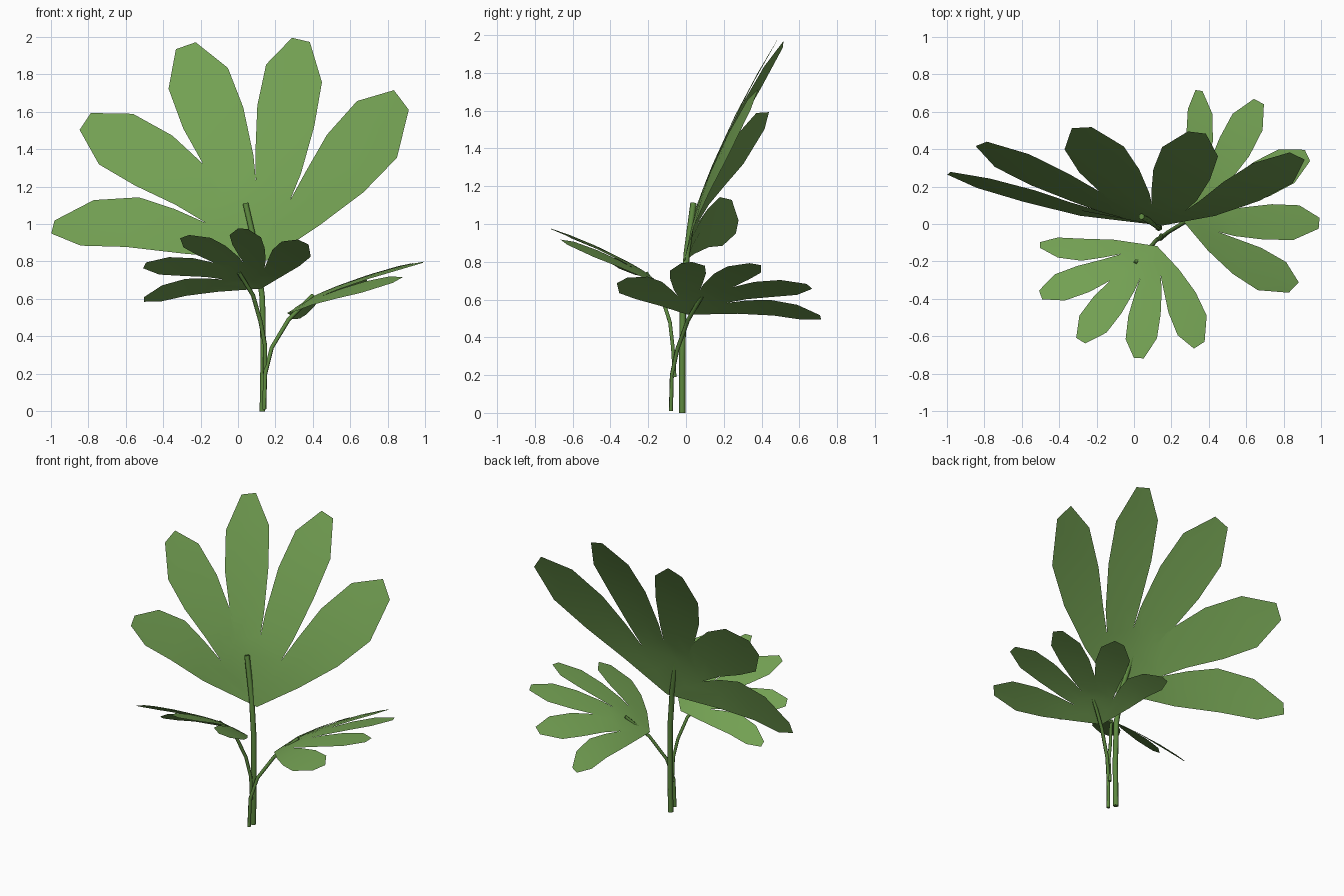
import bpy, bmesh
from mathutils import Vector, Matrix

if "Cube" in bpy.data.objects:
    bpy.data.objects.remove(bpy.data.objects["Cube"])


def material(name, rgb):
    m = bpy.data.materials.new(name)
    m.diffuse_color = (*rgb, 1)
    m.use_nodes = True
    m.node_tree.nodes["Principled BSDF"].inputs["Base Color"].default_value = m.diffuse_color
    return m


LEAF = material("leaf_green", (0.17, 0.35, 0.085))
STEM = material("stem_green", (0.11, 0.25, 0.05))

# Five lobes, each as left and right edge, in leaf space:
# hub at origin, v towards the middle tip
MIDDLE = [(.095, .11), (.13, .25), (.17, .538), (.168, .79), (.056, 1.0)]
LOBES = [
    ([(-u, v) for u, v in MIDDLE], MIDDLE),
    ([(.095, .11), (.14, .25), (.244, .522), (.366, .738), (.547, .845)],
     [(.23, -.055), (.335, .07), (.49, .305), (.613, .54), (.629, .79)]),
    ([(.23, -.055), (.36, .07), (.54, .24), (.755, .378), (.962, .382)],
     [(0, -.325), (.33, -.235), (.615, -.13), (.85, .005), (1.0, .25)]),
    ([(-.23, -.02), (-.35, .14), (-.517, .33), (-.656, .523), (-.687, .755)],
     [(-.095, .11), (-.117, .258), (-.237, .52), (-.392, .725), (-.60, .823)]),
    ([(0, -.325), (-.40, -.13), (-.674, .026), (-.896, .133), (-1.02, .264)],
     [(-.23, -.02), (-.363, .12), (-.519, .258), (-.748, .343), (-.98, .325)]),
]


def leaf(name, hub, u_dir, v_dir, scale, dome=1):
    # Orthonormal frame from the sideways and lengthwise directions
    v = Vector(v_dir).normalized()
    u = Vector(u_dir)
    u = (u - v * u.dot(v)).normalized()
    w = u.cross(v) * dome
    frame = Matrix((u, v, w)).transposed()
    bm = bmesh.new()

    def vert(a, b):
        r2 = a * a + b * b
        droop = -.02 - .06 * r2 ** 0.5 - .105 * r2
        return bm.verts.new(Vector(hub) + scale * (frame @ Vector((a, b, droop))))

    for left, right in LOBES:
        rows = []
        for (a, b), (c, d) in zip(left, right):
            rows.append((vert(a, b), vert((a + c) / 2, (b + d) / 2), vert(c, d)))
        centre = vert(0, 0)
        for i in (0, 1):
            bm.faces.new((centre, rows[0][i + 1], rows[0][i]))
            for lo, hi in zip(rows, rows[1:]):
                bm.faces.new((lo[i], lo[i + 1], hi[i + 1], hi[i]))
    bmesh.ops.remove_doubles(bm, verts=bm.verts, dist=0.0005)
    bmesh.ops.recalc_face_normals(bm, faces=bm.faces)
    for f in bm.faces:
        f.smooth = True
    me = bpy.data.meshes.new(name)
    bm.to_mesh(me)
    bm.free()
    me.materials.append(LEAF)
    bpy.context.collection.objects.link(bpy.data.objects.new(name, me))


def stem(name, points, radius):
    cu = bpy.data.curves.new(name, 'CURVE')
    cu.dimensions = '3D'
    cu.bevel_depth = radius
    cu.bevel_resolution = 1
    cu.use_fill_caps = True
    sp = cu.splines.new('POLY')
    sp.points.add(len(points) - 1)
    for p, co in zip(sp.points, points):
        p.co = (*co, 1)
    cu.materials.append(STEM)
    bpy.context.collection.objects.link(bpy.data.objects.new(name, cu))


# Leaves (the front one is the mirrored shape)
leaf("large_leaf", (.04, .04, 1.11), (.934, .052, .354), (-.33, .298, .897), 1.0)
leaf("front_leaf", (.026, -.217, .76), (.823, -.495, .28), (-.57, -.655, .475), .53,
     dome=-1)
leaf("side_leaf", (.406, .094, .63), (.427, -.889, .163), (.785, .445, .428), .597)

# Stems
stem("large_stem", [(.13, -.02, 0), (.135, -.02, .3), (.13, -.015, .6),
                    (.10, .005, .85), (.04, .04, 1.11)], .017)
stem("front_stem", [(.145, -.06, .19), (.145, -.07, .35), (.12, -.085, .48),
                    (.08, -.13, .62), (.005, -.21, .74)], .011)
stem("side_stem", [(.14, -.08, .01), (.145, -.075, .2), (.18, -.045, .34),
                   (.27, .01, .49), (.40, .085, .62)], .011)
